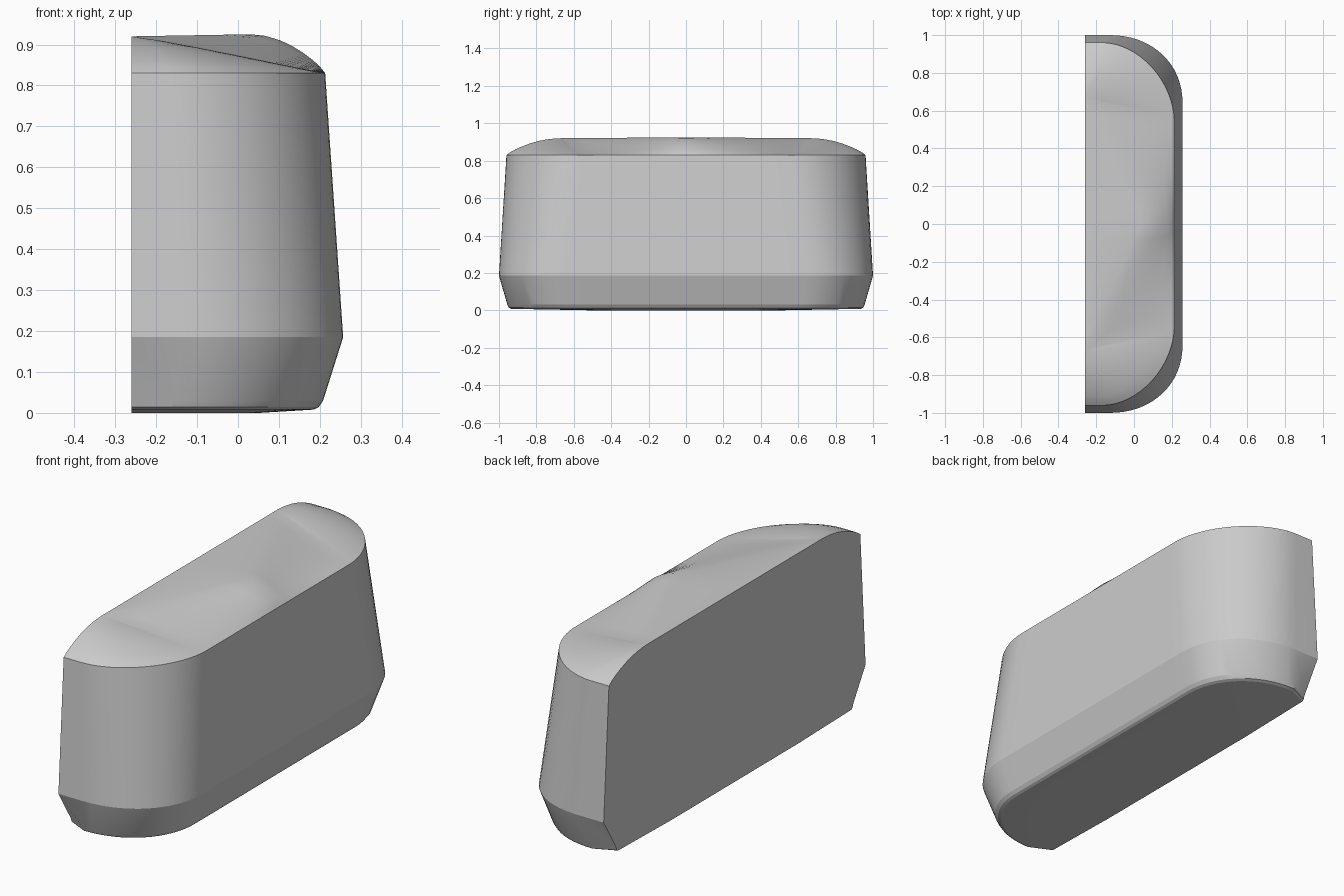
import bpy, bmesh
from math import sin, cos, pi, radians

cube = bpy.data.objects.get("Cube")
if cube:
    bpy.data.objects.remove(cube, do_unlink=True)

BACK = -0.26      # plane of the flat back
CORNER = 16       # steps in each rounded corner
SIDE = 8          # steps along half of the long side


def section(z, x_max, y_back, y_max, cx, cy, power):
    """Half outline: flat end, rounded corner, straight side, mirrored."""
    half = [(BACK, y_back)]
    for i in range(CORNER + 1):
        a = pi / 2 * i / CORNER
        half.append((cx + (x_max - cx) * sin(a) ** power,
                     cy + (y_max - cy) * max(cos(a), 0) ** power))
    half += [(x_max, cy * (1 - i / SIDE)) for i in range(1, SIDE + 1)]
    full = half + [(x, -y) for x, y in reversed(half[:-1])]
    return [(x, y, z) for x, y in full]


def roof_rings(rim):
    """Domed ends and a ridged middle, closing on the flat back."""
    count, mid = len(rim), len(rim) // 2
    ridge, bulge = [], []
    for i in range(count):
        d = abs(i - mid)
        sign = 1 if i < mid else -1
        t = min(d / SIDE, 1)
        ridge.append((0.03 + (BACK - 0.03) * t, 0.67 * t * sign, 0.925 - 0.005 * t))
        bulge.append(1 - t if d <= SIDE else min((d - SIDE) / CORNER, 1))
    rings = []
    for s in (0.08, 0.17, 0.3, 0.45, 0.6, 0.8, 1):
        ring = []
        for p, q, b in zip(rim, ridge, bulge):
            lift = (1 - b) * s + b * sin(s * pi / 2) ** 0.8
            ring.append((p[0] + (q[0] - p[0]) * s, p[1] + (q[1] - p[1]) * s,
                         p[2] + (q[2] - p[2]) * lift))
        rings.append(ring)
    rings.append([(BACK, q[1], 0.92) for q in ridge])
    return rings


# Wall sections from the underside up to the rim
foot = section(0.008, 0.185, 0.89, 0.935, -0.16, 0.60, 0.95)
walls = [
    foot,
    section(0.014, 0.197, 0.90, 0.948, -0.16, 0.61, 0.95),
    section(0.03, 0.208, 0.905, 0.955, -0.16, 0.62, 0.95),
    section(0.185, 0.257, 1.0, 1.0, -0.13, 0.64, 0.95),
    section(0.83, 0.213, 0.96, 0.96, -0.16, 0.55, 1.1),
]
belly = [(BACK + (x - BACK) * 0.7, y * 0.55, 0) for x, y, z in foot]
closing = [(BACK, y, 0) for x, y, z in belly]
rings = [closing, belly] + walls + roof_rings(walls[-1])

# Loft the sections into one shell, then close the flat back
bm = bmesh.new()
grid = [[bm.verts.new(p) for p in ring] for ring in rings]
for low, high in zip(grid, grid[1:]):
    for i in range(len(low) - 1):
        bm.faces.new((low[i], high[i], high[i + 1], low[i + 1]))
bmesh.ops.remove_doubles(bm, verts=bm.verts, dist=0.0005)
bmesh.ops.holes_fill(bm, edges=[e for e in bm.edges if e.is_boundary], sides=0)
bmesh.ops.recalc_face_normals(bm, faces=bm.faces)

mesh = bpy.data.meshes.new("body")
bm.to_mesh(mesh)
bm.free()
body = bpy.data.objects.new("body", mesh)
bpy.context.collection.objects.link(body)

# Plain grey
grey = bpy.data.materials.new("light_grey")
grey.use_nodes = True
colour = (0.6, 0.6, 0.6, 1)
grey.diffuse_color = colour
grey.node_tree.nodes["Principled BSDF"].inputs["Base Color"].default_value = colour
mesh.materials.append(grey)

bpy.ops.object.select_all(action="DESELECT")
body.select_set(True)
bpy.context.view_layer.objects.active = body
bpy.ops.object.shade_smooth_by_angle(angle=radians(16))
